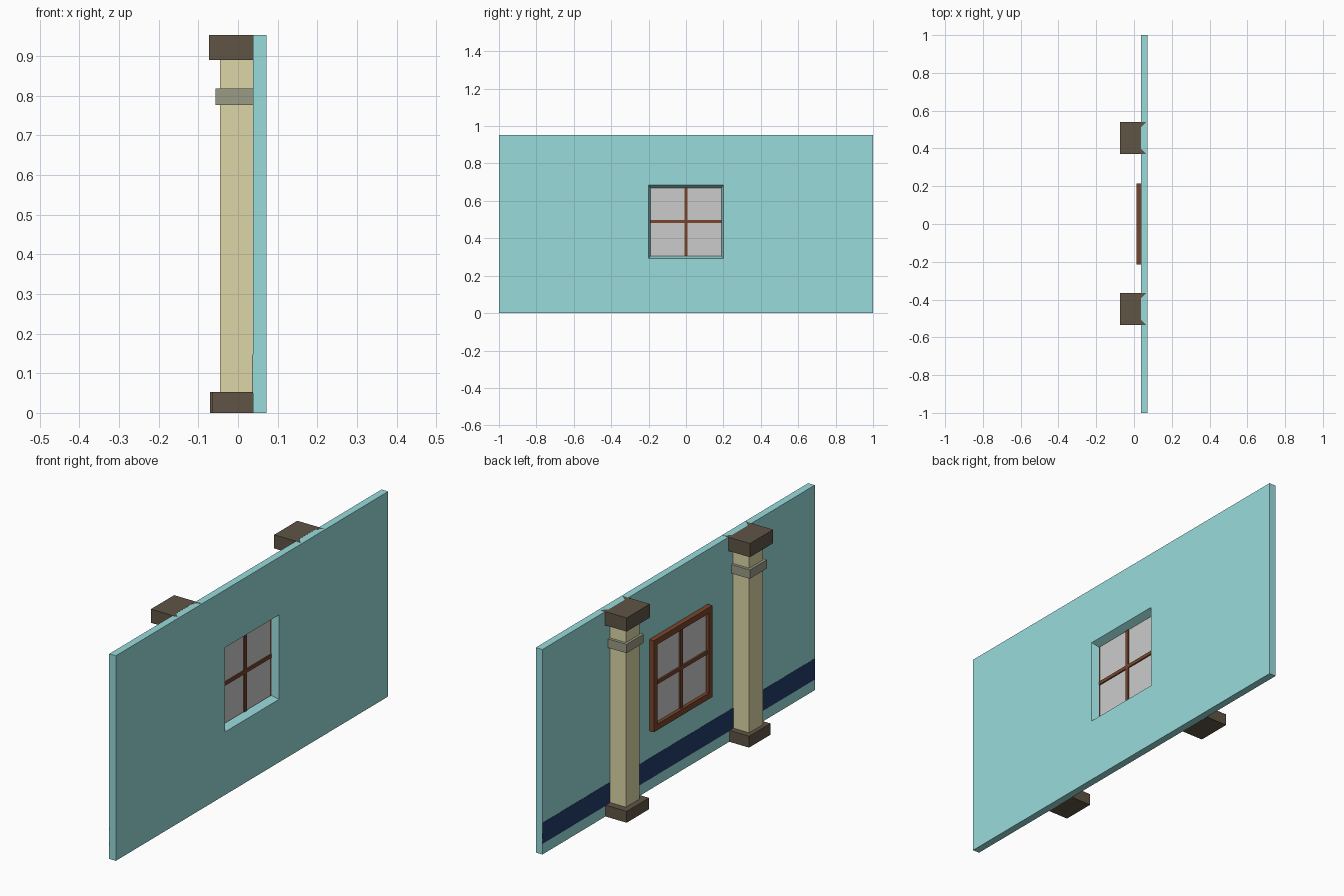
import bpy, bmesh

if "Cube" in bpy.data.objects:
    bpy.data.objects.remove(bpy.data.objects["Cube"])


def material(name, rgb):
    m = bpy.data.materials.new(name)
    m.diffuse_color = (*rgb, 1)
    m.use_nodes = True
    m.node_tree.nodes["Principled BSDF"].inputs["Base Color"].default_value = m.diffuse_color
    return m


TEAL = material("teal_plaster", (0.32, 0.71, 0.71))
BLUE = material("navy_paint", (0.015, 0.045, 0.15))
CREAM = material("cream_stone", (0.72, 0.67, 0.39))
BROWN = material("dark_stone", (0.115, 0.09, 0.06))
TAUPE = material("grey_stone", (0.33, 0.33, 0.24))
WOOD = material("wood", (0.19, 0.06, 0.025))


def finish(name, bm, mat):
    bmesh.ops.recalc_face_normals(bm, faces=bm.faces)
    me = bpy.data.meshes.new(name)
    bm.to_mesh(me)
    bm.free()
    if mat:
        me.materials.append(mat)
    ob = bpy.data.objects.new(name, me)
    bpy.context.collection.objects.link(ob)
    return ob


def prism(name, outline, z0, z1, mat):
    """Extrude an (x, y) outline from z0 to z1."""
    bm = bmesh.new()
    face = bm.faces.new([bm.verts.new((x, y, z0)) for x, y in outline])
    ext = bmesh.ops.extrude_face_region(bm, geom=[face], use_keep_orig=True)
    for v in ext["geom"]:
        if isinstance(v, bmesh.types.BMVert):
            v.co.z = z1
    return finish(name, bm, mat)


def box(name, x0, x1, y0, y1, z0, z1, mat):
    return prism(name, [(x0, y0), (x1, y0), (x1, y1), (x0, y1)], z0, z1, mat)


def rect_ring(name, rects, mat):
    """Join rectangles (x, half_width, z0, z1) into a closed frame."""
    bm = bmesh.new()
    loops = [[bm.verts.new((x, sy * w, z)) for sy, z in
              ((-1, z0), (1, z0), (1, z1), (-1, z1))] for x, w, z0, z1 in rects]
    for i, a in enumerate(loops):
        b = loops[(i + 1) % len(loops)]
        for k in range(4):
            n = (k + 1) % 4
            bm.faces.new((a[k], a[n], b[n], b[k]))
    return finish(name, bm, mat)


WX, TOP = 0.038, 0.953

# Wall with a slightly splayed window opening, and its painted stripe
rect_ring("wall", [(WX, 1, 0, TOP), (WX, 0.19, 0.305, 0.67),
                   (0.072, 0.2, 0.293, 0.685), (0.072, 1, 0, TOP)], TEAL)
box("wall_stripe", WX - 0.001, WX + 0.001, -1, 1, 0.05, 0.147, BLUE)

# Window: frame, glass and crossed bars
rect_ring("window_frame", [(0.014, 0.215, 0.275, 0.70), (0.014, 0.19, 0.303, 0.673),
                           (WX, 0.19, 0.303, 0.673), (WX, 0.215, 0.275, 0.70)], WOOD)
box("window_glass", 0.03, 0.034, -0.19, 0.19, 0.303, 0.673, None)
box("window_upright_bar", 0.022, 0.04, -0.008, 0.008, 0.303, 0.673, WOOD)
box("window_cross_bar", 0.022, 0.04, -0.19, 0.19, 0.481, 0.497, WOOD)

# Columns: base, shaft, collar, and a cap whose corners lap over the wall
for side, cy, bx, bw in (("left", 0.455, 0.071, 0.082), ("right", -0.45, 0.064, 0.078)):
    box(side + "_column_base", -bx, 0.04, cy - bw, cy + bw, 0, 0.053, BROWN)
    box(side + "_column_shaft", -0.045, 0.04, cy - 0.05, cy + 0.05, 0.05, 0.9, CREAM)
    box(side + "_column_collar", -0.057, 0.04, cy - 0.063, cy + 0.063, 0.777, 0.818, TAUPE)
    cap = [(-0.073, -0.085), (0.065, -0.085), (0.038, -0.058),
           (0.038, 0.058), (0.065, 0.085), (-0.073, 0.085)]
    prism(side + "_column_cap", [(x, y + cy) for x, y in cap], 0.89, TOP + 0.0005, BROWN)
